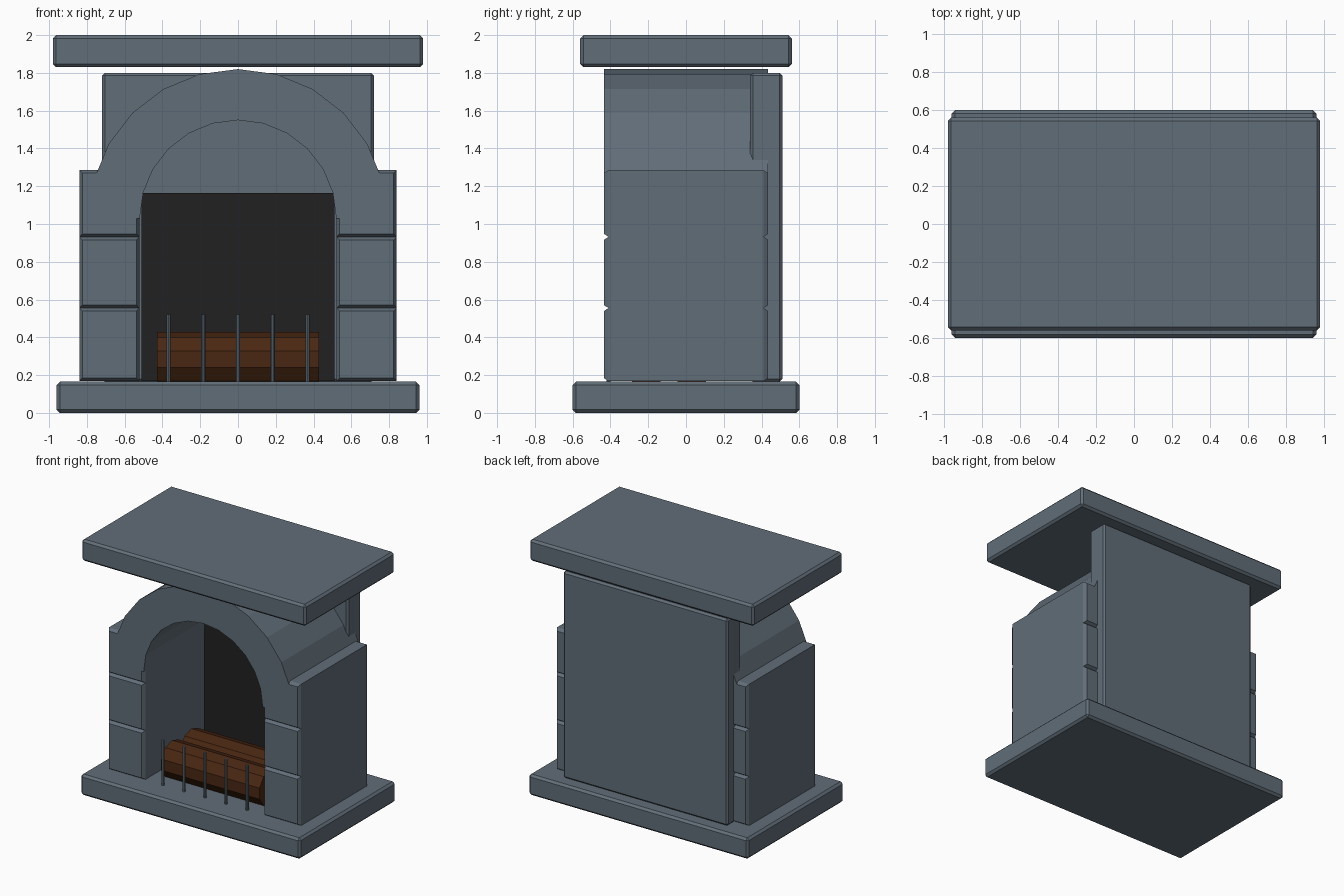
import bpy, bmesh, math
from mathutils import Matrix

if "Cube" in bpy.data.objects:
    bpy.data.objects.remove(bpy.data.objects["Cube"])


def material(name, rgb):
    m = bpy.data.materials.new(name)
    m.diffuse_color = (*rgb, 1)
    m.use_nodes = True
    m.node_tree.nodes["Principled BSDF"].inputs["Base Color"].default_value = m.diffuse_color
    return m


STONE = material("slate_grey", (0.12, 0.155, 0.19))
SOOT = material("soot_black", (0.015, 0.015, 0.015))
WOOD = material("log_brown", (0.068, 0.02, 0.006))


def finish(bm, name, mat):
    bmesh.ops.recalc_face_normals(bm, faces=bm.faces)
    me = bpy.data.meshes.new(name)
    bm.to_mesh(me)
    bm.free()
    me.materials.append(mat)
    ob = bpy.data.objects.new(name, me)
    bpy.context.collection.objects.link(ob)
    return ob


def add_box(bm, x, y, z):
    """Box from three (low, high) ranges; returns its vertices."""
    mid = [(r[0] + r[1]) / 2 for r in (x, y, z)]
    size = [r[1] - r[0] for r in (x, y, z)]
    mat = Matrix.Translation(mid) @ Matrix.Diagonal((*size, 1))
    return bmesh.ops.create_cube(bm, size=1, matrix=mat)["verts"]


def box(name, x, y, z, mat, bevel=0.0):
    bm = bmesh.new()
    add_box(bm, x, y, z)
    if bevel:
        bmesh.ops.bevel(bm, geom=bm.edges[:], offset=bevel, segments=1, affect='EDGES')
    return finish(bm, name, mat)


def cylinder(name, radius, length, sides, matrix, mat):
    bm = bmesh.new()
    bmesh.ops.create_cone(bm, cap_ends=True, segments=sides, radius1=radius,
                          radius2=radius, depth=length, matrix=matrix)
    return finish(bm, name, mat)


# Slabs and chimney back
box("hearth_slab", (-0.96, 0.96), (-0.6, 0.6), (0, 0.165), STONE, 0.017)
box("mantel_slab", (-0.98, 0.98), (-0.56, 0.56), (1.83, 2.0), STONE, 0.017)
box("back_panel", (-0.72, 0.72), (0.34, 0.51), (0.165, 1.8), STONE, 0.015)
box("firebox_back", (-0.51, 0.51), (0.31, 0.36), (0.17, 1.165), SOOT)

# Pillars: plain core with chamfered stone blocks on the front and back ends
IN, OUT, CORE, FACE, CH = 0.522, 0.84, 0.41, 0.435, 0.016
levels = [0.168, 0.555, 0.932, 1.285]
for side, s in (("left", -1), ("right", 1)):
    bm = bmesh.new()
    xr = sorted((s * IN, s * OUT))
    add_box(bm, xr, (-CORE, CORE), (levels[0], levels[-1]))
    for end in (-1, 1):
        for z0, z1 in zip(levels, levels[1:]):
            verts = add_box(bm, xr, sorted((end * CORE, end * FACE)), (z0, z1))
            xm, zm = sum(xr) / 2, (z0 + z1) / 2
            for v in verts:
                if abs(v.co.y) > (CORE + FACE) / 2:
                    v.co.x -= math.copysign(CH, v.co.x - xm)
                    v.co.z -= math.copysign(CH, v.co.z - zm)
    finish(bm, side + "_pillar", STONE)

# Arch: half ring of twelve segments
bm = bmesh.new()
SPRING, R_IN, R_OUT, N = 1.03, 0.52, 0.79, 12
rings = []
for i in range(N + 1):
    c, q = math.cos(math.pi * i / N), math.sin(math.pi * i / N)
    rings.append([bm.verts.new((r * c, y, SPRING + r * q))
                  for r, y in ((R_IN, -FACE), (R_OUT, -FACE), (R_OUT, FACE), (R_IN, FACE))])
for a, b in zip(rings, rings[1:]):
    for k in range(4):
        bm.faces.new((a[k], a[(k + 1) % 4], b[(k + 1) % 4], b[k]))
bm.faces.new(rings[0])
bm.faces.new(rings[-1])
finish(bm, "arch", STONE)

# Logs: ten sided, flat on top
for name, y in (("front_log", -0.21), ("back_log", 0.03)):
    m = (Matrix.Translation((0, y, 0.285)) @ Matrix.Rotation(math.pi / 2, 4, 'Y')
         @ Matrix.Rotation(math.pi / 10, 4, 'Z'))
    cylinder(name, 0.142, 0.86, 10, m, WOOD)

# Grate bars
for i in range(5):
    m = Matrix.Translation(((i - 2) * 0.184, -0.41, 0.34))
    cylinder("grate_bar_%d" % (i + 1), 0.011, 0.36, 8, m, STONE)
